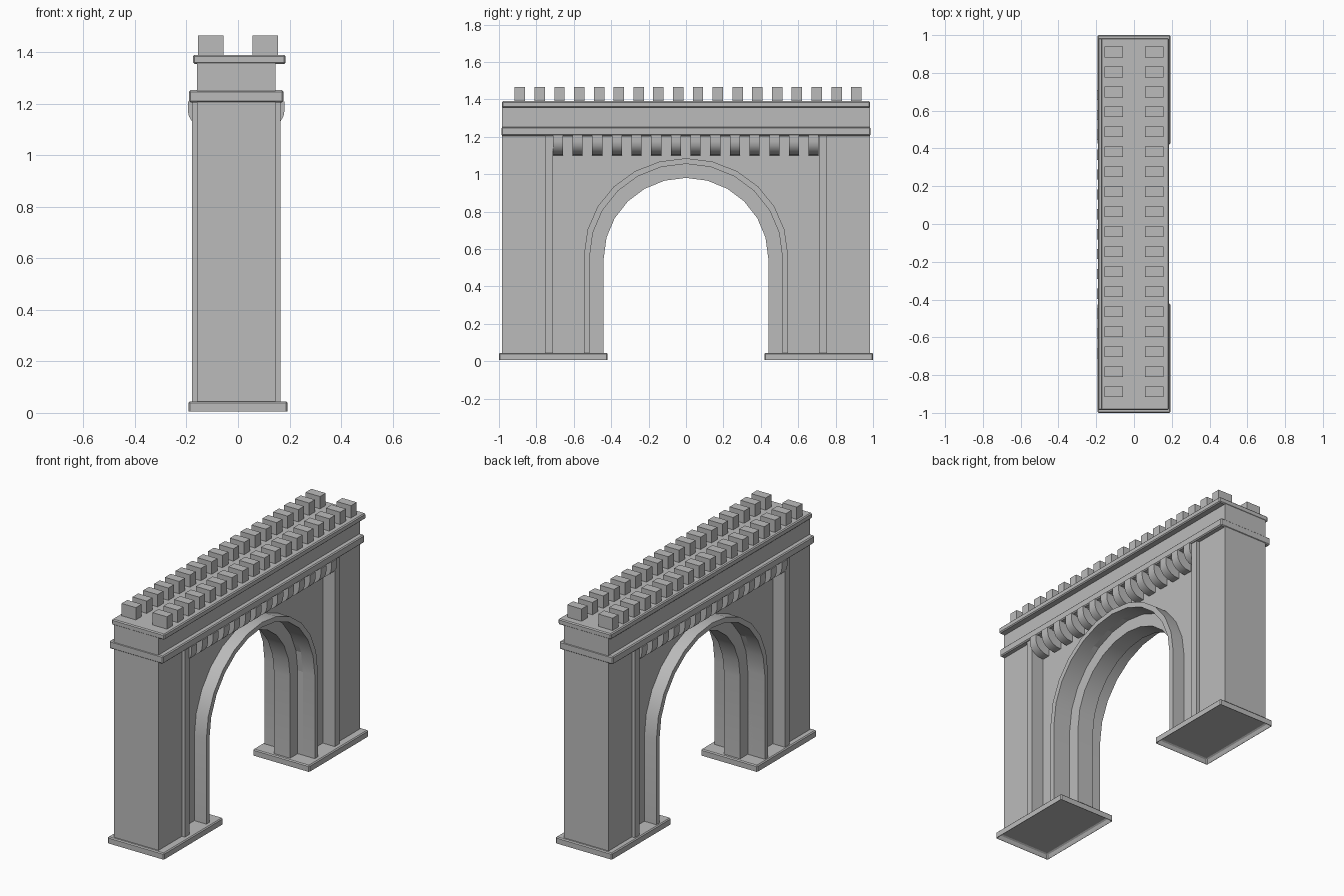
import bpy, bmesh, math

cube = bpy.data.objects.get("Cube")
if cube:
    bpy.data.objects.remove(cube, do_unlink=True)

stone = bpy.data.materials.new("grey_stone")
stone.use_nodes = True
stone.diffuse_color = (0.5, 0.5, 0.5, 1)
stone.node_tree.nodes["Principled BSDF"].inputs["Base Color"].default_value = (0.5, 0.5, 0.5, 1)

CX = -0.007  # the wall sits slightly off the base centre


def finish(name, bm, bevel=0):
    bmesh.ops.recalc_face_normals(bm, faces=bm.faces)
    mesh = bpy.data.meshes.new(name)
    bm.to_mesh(mesh)
    bm.free()
    mesh.materials.append(stone)
    obj = bpy.data.objects.new(name, mesh)
    bpy.context.collection.objects.link(obj)
    if bevel:
        mod = obj.modifiers.new("worn_edges", "BEVEL")
        mod.width = bevel
        mod.segments = 1
    return obj


def smooth(obj):
    bpy.ops.object.select_all(action="DESELECT")
    obj.select_set(True)
    bpy.context.view_layer.objects.active = obj
    bpy.ops.object.shade_smooth_by_angle(angle=math.radians(30))


def add_box(bm, x, y, z):
    corners = [bm.verts.new((a, b, c)) for a in x for b in y for c in z]
    for ids in ((0, 1, 3, 2), (4, 5, 7, 6), (0, 1, 5, 4), (2, 3, 7, 6), (0, 2, 6, 4), (1, 3, 7, 5)):
        bm.faces.new([corners[i] for i in ids])


def box(name, x, y, z, bevel=0):
    bm = bmesh.new()
    add_box(bm, x, y, z)
    return finish(name, bm, bevel)


def prism(name, outline, x0, x1):
    """Extrude a (y, z) outline along x."""
    bm = bmesh.new()
    face = bm.faces.new([bm.verts.new((x0, y, z)) for y, z in outline])
    new = bmesh.ops.extrude_face_region(bm, geom=[face])["geom"]
    bmesh.ops.translate(bm, vec=(x1 - x0, 0, 0), verts=[v for v in new if isinstance(v, bmesh.types.BMVert)])
    return finish(name, bm)


def arch(half, spring, apex, foot=0.035, steps=12):
    curve = [(half * math.cos(math.pi * i / steps), spring + (apex - spring) * math.sin(math.pi * i / steps))
             for i in range(steps + 1)]
    return [(half, foot)] + curve + [(-half, foot)]


inner = arch(0.44, 0.55, 0.98)
middle = arch(0.515, 0.56, 1.055)
outer = arch(0.545, 0.57, 1.085)

# Recessed wall with the arched opening
wall_edge = [(0.76, 0.035), (0.76, 1.22), (-0.76, 1.22), (-0.76, 0.035)]
prism("arch_wall", wall_edge + middle[::-1], CX - 0.09, CX + 0.09)

# Projecting arch trim and narrower inner rib
smooth(prism("arch_trim", outer + middle[::-1], CX - 0.172, CX + 0.172))
smooth(prism("arch_inner_rib", middle + inner[::-1], CX - 0.055, CX + 0.055))

# Piers with their pilasters and hollow bases
for side, label in ((1, "back"), (-1, "front")):
    def span(a, b):
        return sorted((side * a, side * b))
    box(label + "_pier", (CX - 0.152, CX + 0.152), span(0.75, 0.983), (0.035, 1.21))
    box(label + "_pilasters", (CX - 0.172, CX + 0.172), span(0.71, 0.755), (0.035, 1.21))
    bm = bmesh.new()
    add_box(bm, (-0.193, 0.193), span(0.42, 1.0), (0, 0.045))
    bmesh.ops.recalc_face_normals(bm, faces=bm.faces)
    under = min(bm.faces, key=lambda f: f.calc_center_median().z)
    bmesh.ops.inset_region(bm, faces=[under], thickness=0.02)
    bmesh.ops.translate(bm, vec=(0, 0, 0.033), verts=under.verts)
    finish(label + "_base", bm, 0.006)

# Frieze, cornice and top slab
box("frieze", (CX - 0.152, CX + 0.152), (-0.983, 0.983), (1.2, 1.36))
box("cornice", (CX - 0.183, CX + 0.183), (-0.986, 0.986), (1.205, 1.253), 0.006)
box("top_slab", (-0.175, 0.185), (-0.985, 0.985), (1.355, 1.39), 0.006)

# Rounded corbels under the cornice on both faces
bm = bmesh.new()
for sign in (-1, 1):
    for i in range(14):
        y = -0.685 + i * 0.1052
        profile = [(0.08, 1.21), (0.188, 1.21)]
        for k in range(6):
            t = math.pi / 2 * k / 5
            profile.append((0.1 + 0.088 * math.cos(t), 1.175 - 0.075 * math.sin(t)))
        profile.append((0.08, 1.1))
        ring = [bm.verts.new((CX + sign * px, y - 0.027, pz)) for px, pz in profile]
        new = bmesh.ops.extrude_face_region(bm, geom=[bm.faces.new(ring)])["geom"]
        bmesh.ops.translate(bm, vec=(0, 0.054, 0), verts=[v for v in new if isinstance(v, bmesh.types.BMVert)])
smooth(finish("corbels", bm))

# Two rows of battlement blocks
bm = bmesh.new()
for sign in (-1, 1):
    for i in range(18):
        y = -0.888 + i * 0.1058
        add_box(bm, sorted((sign * 0.057, sign * 0.155)), (y - 0.028, y + 0.028), (1.385, 1.466))
finish("battlements", bm)
